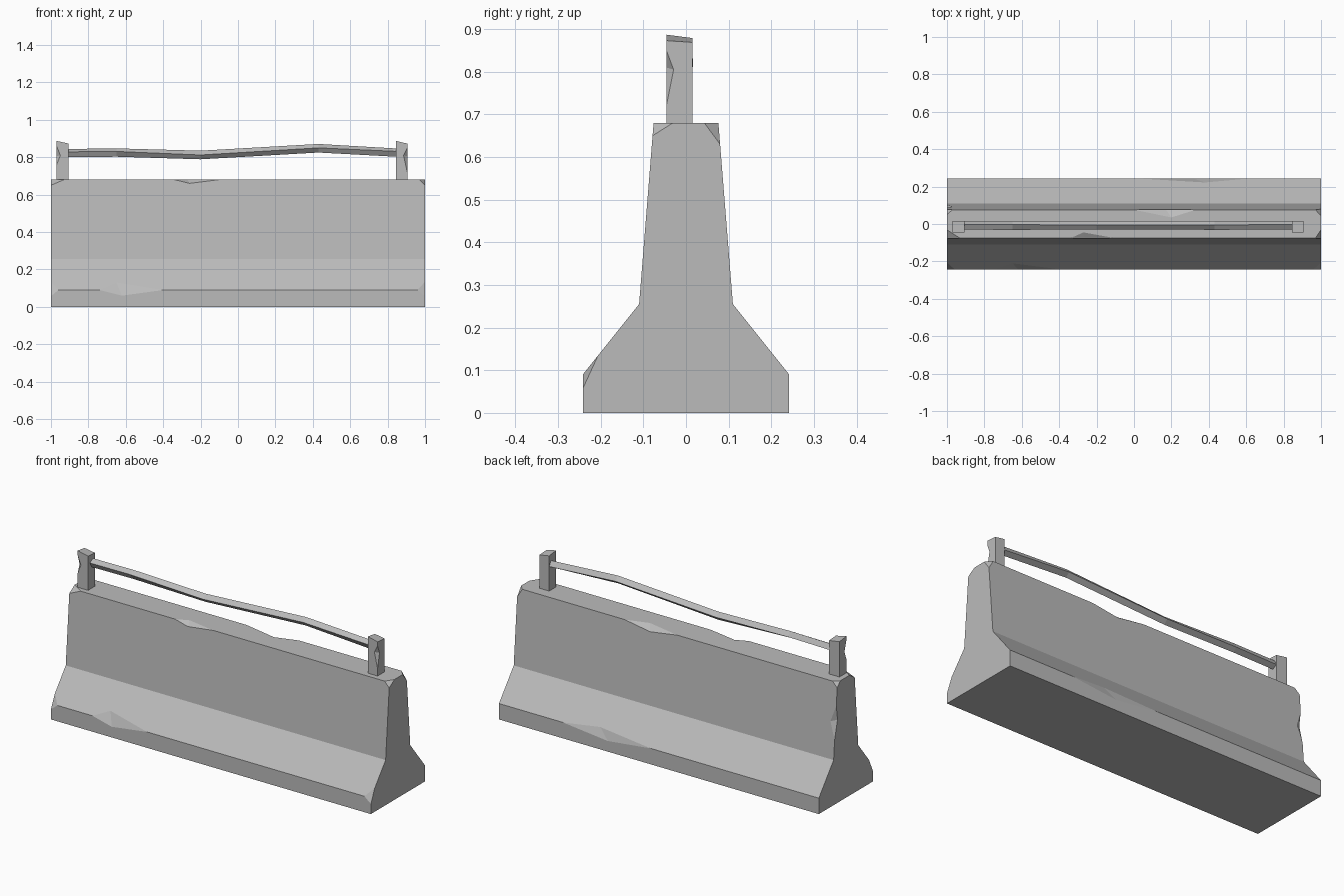
import bpy, bmesh
from math import sin, cos, radians
from mathutils import Vector

default = bpy.data.objects.get("Cube")
if default:
    bpy.data.objects.remove(default, do_unlink=True)

grey = bpy.data.materials.new("concrete_grey")
grey.use_nodes = True
grey.diffuse_color = (0.5, 0.5, 0.5, 1)
grey.node_tree.nodes["Principled BSDF"].inputs["Base Color"].default_value = (0.5, 0.5, 0.5, 1)


def finish(name, bm):
    bmesh.ops.recalc_face_normals(bm, faces=bm.faces)
    mesh = bpy.data.meshes.new(name)
    bm.to_mesh(mesh)
    bm.free()
    mesh.materials.append(grey)
    obj = bpy.data.objects.new(name, mesh)
    bpy.context.collection.objects.link(obj)
    return obj


def loft(name, rings):
    """Skin a list of equal-sized closed rings and cap both ends."""
    bm = bmesh.new()
    loops = [[bm.verts.new(p) for p in ring] for ring in rings]
    n = len(loops[0])
    for a, b in zip(loops, loops[1:]):
        for i in range(n):
            j = (i + 1) % n
            bm.faces.new((a[i], a[j], b[j], b[i]))
    bm.faces.new(loops[0])
    bm.faces.new(loops[-1])
    return finish(name, bm)


def chip(obj, inner, outer):
    """Knock off a tetrahedral chip, enlarged outwards about its inner points."""
    inner = [Vector(p) for p in inner]
    centre = sum(inner, Vector()) / len(inner)
    bm = bmesh.new()
    for p in inner + [Vector(q) for q in outer]:
        bm.verts.new(centre + (p - centre) * 1.3)
    bmesh.ops.convex_hull(bm, input=bm.verts)
    cutter = finish("chip_cutter", bm)
    cutter.hide_render = True
    mod = obj.modifiers.new("chip", 'BOOLEAN')
    mod.operation, mod.solver, mod.object = 'DIFFERENCE', 'EXACT', cutter
    bpy.context.view_layer.update()
    mesh = bpy.data.meshes.new_from_object(obj.evaluated_get(bpy.context.evaluated_depsgraph_get()))
    obj.modifiers.clear()
    obj.data = mesh
    bpy.data.objects.remove(cutter, do_unlink=True)


# Barrier body: symmetric stepped profile swept along x
TOP, TOP_Y, BASE, BASE_Y = 0.68, 0.076, 0.09, 0.242
half = [(BASE_Y, 0), (BASE_Y, BASE), (0.11, 0.255), (TOP_Y, TOP)]
profile = half + [(-y, z) for y, z in reversed(half)]
body = loft("barrier_body", [[(x, y, z) for y, z in profile] for x in (-1, 1)])

# Broken top corners: end, side, run along x, drop, run along y
for sx, sy, dx, dz, dy in [(-1, -1, .07, .03, .045), (1, -1, .03, .03, .045),
                           (-1, 1, .03, .03, .025), (1, 1, .03, .05, .033)]:
    y = sy * TOP_Y
    chip(body, [(sx * (1 - dx), y, TOP), (sx, y + sy * dz * 0.08, TOP - dz), (sx, y - sy * dy, TOP)],
         [(sx, y, TOP)])

# Broken front base corners
for sx in (-1, 1):
    chip(body, [(sx * 0.96, -BASE_Y, BASE), (sx, -BASE_Y, 0.057), (sx, -0.207, 0.133)],
         [(sx, -BASE_Y, BASE)])

# Chips along the long edges: side, height, edge start and end, two inner points
for y, z, x0, x1, p, q in [
        (-TOP_Y, TOP, -0.34, -0.10, (-0.26, -0.078, 0.66), (-0.27, -0.045, TOP)),
        (TOP_Y, TOP, 0.0, 0.33, (0.17, 0.078, 0.655), (0.2, 0.035, TOP)),
        (-BASE_Y, BASE, -0.74, -0.40, (-0.62, -BASE_Y, 0.06), (-0.65, -0.21, 0.13)),
        (BASE_Y, BASE, 0.05, 0.60, (0.32, BASE_Y, 0.06), (0.38, 0.222, 0.115))]:
    chip(body, [p, q], [(x0, y, z), (x1, y, z)])

# Chip on the upright rear edge of one end
chip(body, [(-0.97, 0.093, 0.46), (-1, 0.075, 0.47)], [(-1, 0.086, 0.55), (-1, 0.102, 0.36)])

# Posts with slanted tops and a notch in the outer front edge
Y0, Y1 = -0.046, 0.015
for name, x0, x1, edge, lo, hi in [("right_post", -0.97, -0.905, -0.97, 0.76, 0.86),
                                   ("left_post", 0.845, 0.905, 0.905, 0.72, 0.85)]:
    corners = [(x0, Y0, .887), (x1, Y0, .873), (x1, Y1, .869), (x0, Y1, .879)]
    post = loft(name, [[(x, y, TOP - 0.005) for x, y, z in corners], corners])
    inward = 0.02 if edge < 0 else -0.02
    chip(post, [(edge + inward, Y0, 0.81), (edge, -0.029, 0.805)], [(edge, Y0, lo), (edge, Y0, hi)])

# Bent, slightly twisted four-sided rail
rings = []
for x, y, z, turn in [(-0.92, -.008, .822, 28), (-0.65, -.009, .825, 30), (-0.2, -.006, .812, 45),
                      (0.43, -.008, .848, 40), (0.86, -.008, .824, 28)]:
    angles = [radians(45 + turn + 90 * k) for k in range(4)]
    rings.append([(x, y + 0.023 * cos(a), z + 0.023 * sin(a)) for a in angles])
loft("top_rail", rings)
